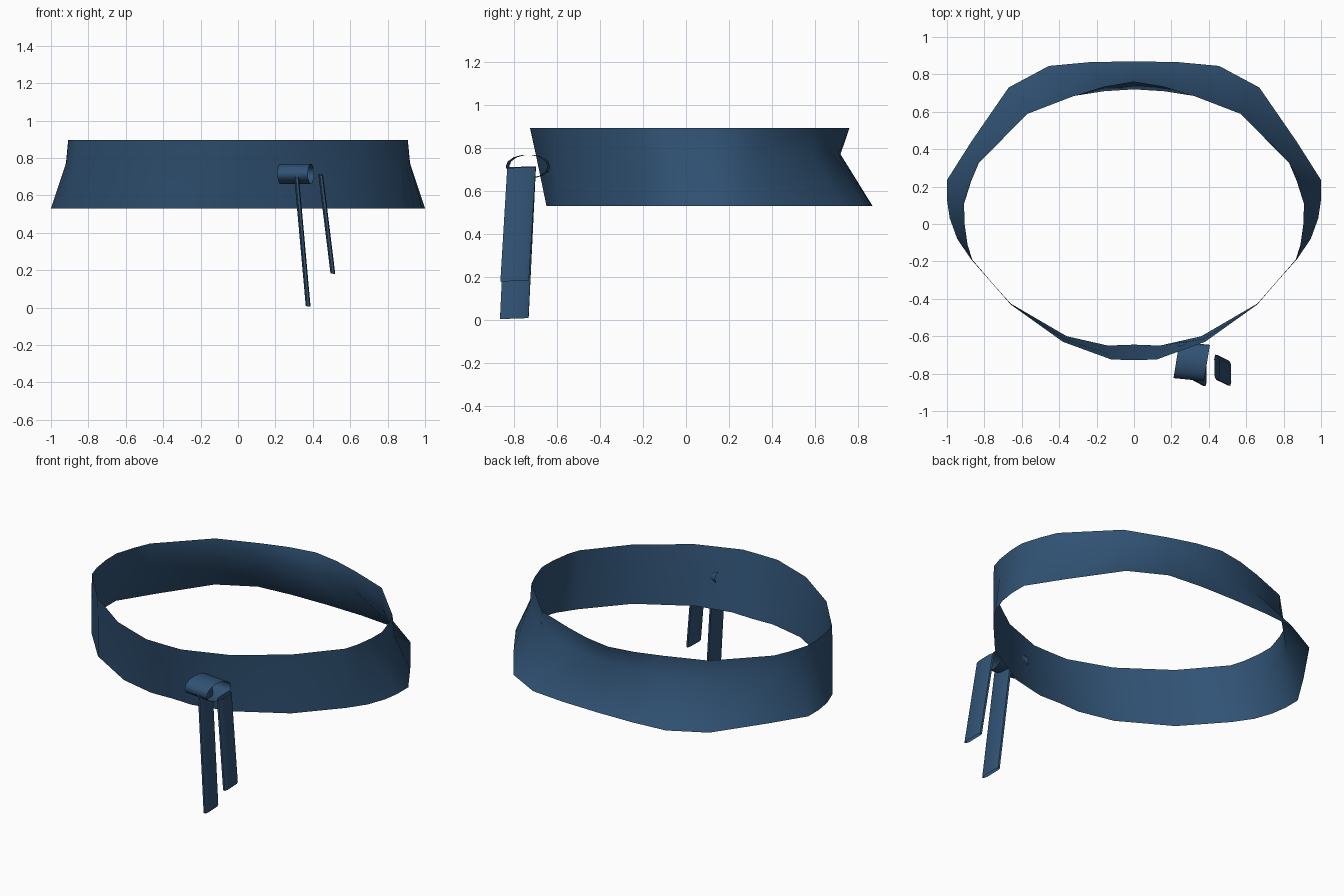
import bpy, math
from mathutils import Vector

if "Cube" in bpy.data.objects:
    bpy.data.objects.remove(bpy.data.objects["Cube"])

cloth = bpy.data.materials.new("navy_cloth")
cloth.diffuse_color = (0.03, 0.085, 0.175, 1)
cloth.use_nodes = True
cloth.node_tree.nodes["Principled BSDF"].inputs["Base Color"].default_value = cloth.diffuse_color


def sheet(name, rings, angle):
    """Open tube skinned through closed rings with equal point counts."""
    n = len(rings[0])
    verts = [p for r in rings for p in r]
    faces = [(k * n + i, k * n + (i + 1) % n, (k + 1) * n + (i + 1) % n, (k + 1) * n + i)
             for k in range(len(rings) - 1) for i in range(n)]
    me = bpy.data.meshes.new(name)
    me.from_pydata(verts, [], faces)
    me.materials.append(cloth)
    ob = bpy.data.objects.new(name, me)
    bpy.context.collection.objects.link(ob)
    bpy.ops.object.select_all(action='DESELECT')
    ob.select_set(True)
    bpy.context.view_layer.objects.active = ob
    bpy.ops.object.shade_smooth_by_angle(angle=math.radians(angle))
    return ob


def mirrored(half, z):
    """Front-to-back half outline mirrored in x, counter-clockwise."""
    return [(x, y, z) for x, y in half] + [(-x, y, z) for x, y in half[-2:0:-1]]


# Waist band: three outlines, running from front centre to back centre
bottom = [(0, -.645), (.14, -.65), (.36, -.60), (.66, -.425), (.87, -.19), (.945, -.08),
          (.985, .03), (1, .13), (1, .235), (.87, .44), (.67, .73), (.455, .845), (.24, .865), (0, .87)]
middle = [(0, -.70), (.12, -.70), (.37, -.615), (.66, -.425), (.87, -.19), (.90, -.10),
          (.918, .01), (.92, .11), (.89, .23), (.84, .325), (.58, .585), (.32, .685), (.16, .71), (0, .72)]
top = [(0, -.727), (.12, -.725), (.38, -.63), (.66, -.43), (.865, -.19), (.89, -.11),
       (.907, .01), (.908, .11), (.87, .23), (.83, .325), (.57, .59), (.32, .685), (.16, .735), (0, .762)]
sheet("waist_band", [mirrored(bottom, .53), mirrored(middle, .772), mirrored(top, .895)], 60)


# Knot: flattened sleeve with slanted open ends
def knot_ring(x, y):
    ring = []
    for i in range(14):
        a = 2 * math.pi * i / 14
        c, s = math.cos(a), math.sin(a)
        ring.append((x + .016 * c, y + .097 * c, .715 + .055 * s))
    return ring


sheet("knot", [knot_ring(.227, -.727), knot_ring(.39, -.743)], 60)


# Hanging ends: thin flattened tubes leaning outward
def strip_ring(centre):
    section = [(-.008, .067), (.004, .066), (.012, .045), (.013, -.045),
               (.008, -.067), (-.004, -.066), (-.012, -.045), (-.013, .045)]
    return [tuple(Vector(centre) + Vector((x, y, -.15 * x + .03 * y))) for x, y in section]


for name, a, b in (("long_tail", (.312, -.766, .712), (.375, -.80, .008)),
                   ("short_tail", (.442, -.766, .712), (.507, -.798, .183))):
    sheet(name, [strip_ring(b), strip_ring(a)], 60)
